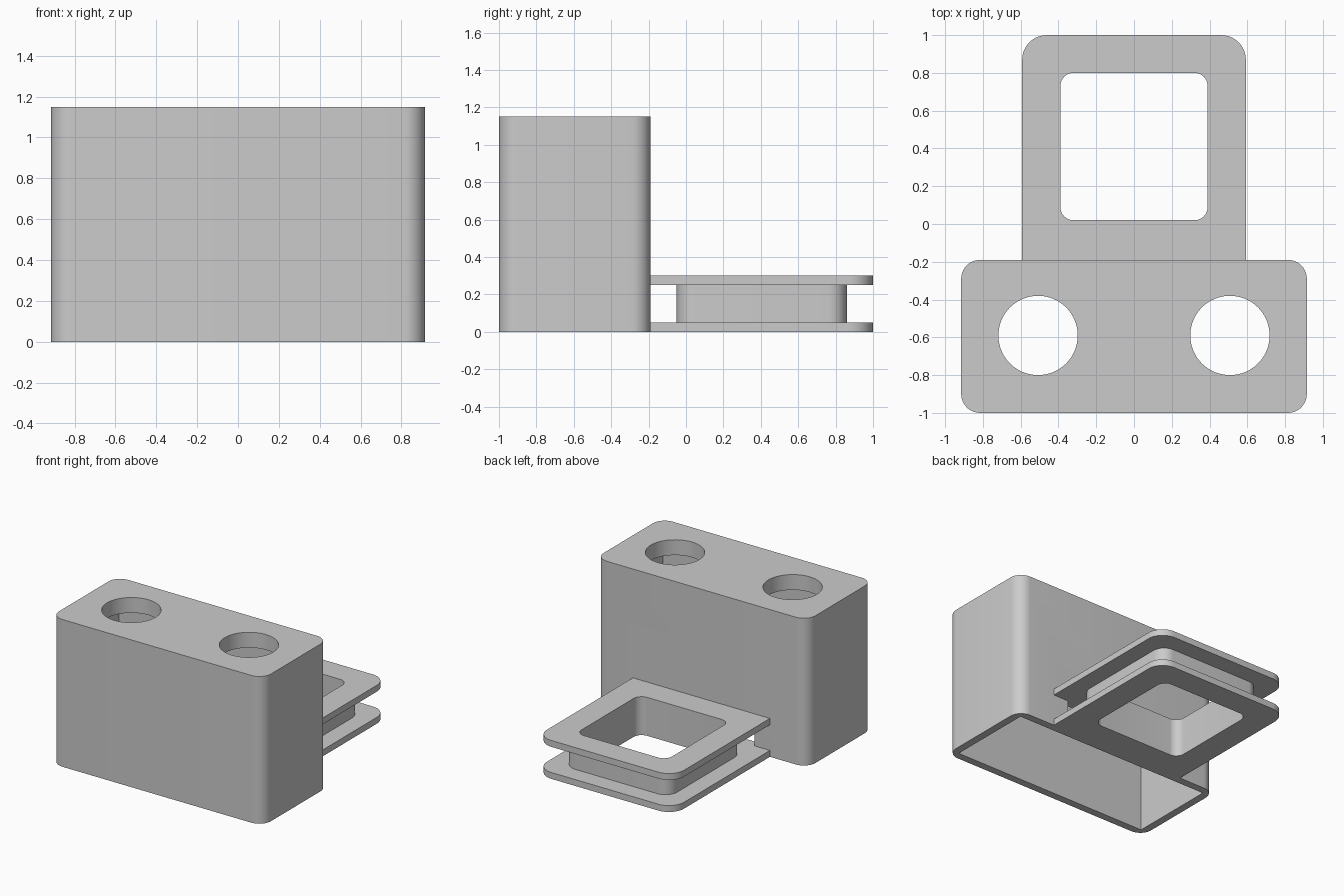
import bpy, bmesh, math

if "Cube" in bpy.data.objects:
    bpy.data.objects.remove(bpy.data.objects["Cube"], do_unlink=True)

# Single grey plastic material
GREY = (0.6, 0.6, 0.6, 1.0)
grey = bpy.data.materials.new("plain_grey")
grey.use_nodes = True
grey.diffuse_color = GREY
grey.node_tree.nodes["Principled BSDF"].inputs["Base Color"].default_value = GREY


def rounded_outline(hx, y0, y1, r_front, r_back, steps=10):
    """Counter-clockwise rectangle, symmetric in x, with rounded corners."""
    corners = [(1, y1, r_back, 0), (-1, y1, r_back, 90),
               (-1, y0, r_front, 180), (1, y0, r_front, 270)]
    pts = []
    for sx, y, r, start in corners:
        if r == 0:
            pts.append((sx * hx, y))
            continue
        cx = sx * (hx - r)
        cy = y - r if y == y1 else y + r
        for i in range(steps + 1):
            a = math.radians(start + 90 * i / steps)
            pts.append((cx + r * math.cos(a), cy + r * math.sin(a)))
    return pts


def circle_outline(cx, cy, r, n=64):
    return [(cx + r * math.cos(2 * math.pi * i / n),
             cy + r * math.sin(2 * math.pi * i / n)) for i in range(n)]


def prism(name, outline, z0, z1):
    bm = bmesh.new()
    base = bm.faces.new([bm.verts.new((x, y, z0)) for x, y in outline])
    top = bmesh.ops.extrude_face_region(bm, geom=[base], use_keep_orig=True)["geom"]
    verts = [v for v in top if isinstance(v, bmesh.types.BMVert)]
    bmesh.ops.translate(bm, verts=verts, vec=(0, 0, z1 - z0))
    bmesh.ops.recalc_face_normals(bm, faces=bm.faces)
    mesh = bpy.data.meshes.new(name)
    bm.to_mesh(mesh)
    bm.free()
    mesh.materials.append(grey)
    obj = bpy.data.objects.new(name, mesh)
    bpy.context.collection.objects.link(obj)
    return obj


def activate(obj):
    bpy.ops.object.select_all(action="DESELECT")
    obj.select_set(True)
    bpy.context.view_layer.objects.active = obj


def cut(obj, outline, z0, z1):
    cutter = prism("cutter", outline, z0, z1)
    cutter.hide_render = True
    mod = obj.modifiers.new("cut", "BOOLEAN")
    mod.operation = "DIFFERENCE"
    mod.solver = "EXACT"
    mod.object = cutter
    activate(obj)
    bpy.ops.object.modifier_apply(modifier=mod.name)
    bpy.data.objects.remove(cutter, do_unlink=True)


HALF_W, FRONT, BACK, HEIGHT = 0.915, -1.0, -0.19, 1.15
WALL, ROOF = 0.06, 0.12
PLATE, GAP_TOP = 0.05, 0.25

# Tall hollow box, open underneath
box = prism("hollow_box", rounded_outline(HALF_W, FRONT, BACK, 0.1, 0.1), 0, HEIGHT)
cut(box, rounded_outline(HALF_W - WALL, FRONT + WALL, BACK - WALL, 0, 0),
    -0.1, HEIGHT - ROOF)

# Two round holes in the roof
for side in (-1, 1):
    cut(box, circle_outline(side * 0.508, -0.59, 0.21), HEIGHT - 0.3, HEIGHT + 0.1)

# Slot through the back wall between the plates
cut(box, rounded_outline(0.46, BACK - 0.2, BACK + 0.1, 0, 0), PLATE, GAP_TOP)

# Flanged square frame behind the box
window = rounded_outline(0.39, 0.02, 0.8, 0.07, 0.07)
flange = rounded_outline(0.592, BACK, 1.0, 0, 0.13)
core = rounded_outline(0.455, -0.05, 0.86, 0.1, 0.1)
frame = [prism("lower_plate", flange, 0, PLATE),
         prism("frame_core", core, PLATE, GAP_TOP),
         prism("upper_plate", flange, GAP_TOP, GAP_TOP + PLATE)]
for part in frame:
    cut(part, window, -0.1, 0.5)

# Smooth rounded corners, crisp edges
for part in [box] + frame:
    activate(part)
    bpy.ops.object.shade_smooth_by_angle(angle=math.radians(30))
